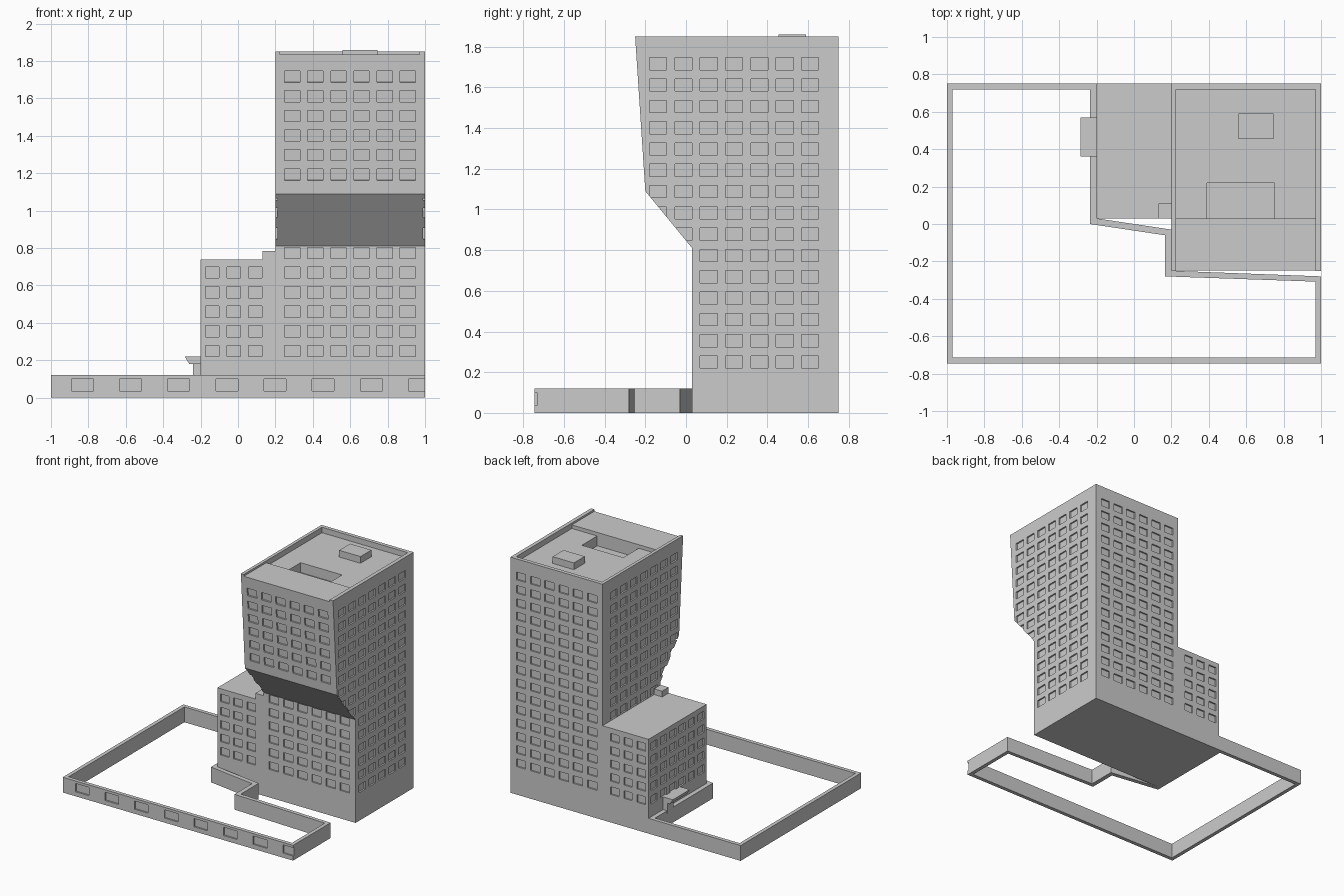
import bpy, bmesh, math
from mathutils import Matrix, Vector

if "Cube" in bpy.data.objects:
    bpy.data.objects.remove(bpy.data.objects["Cube"])


def finish(name, bm):
    bmesh.ops.recalc_face_normals(bm, faces=bm.faces)
    me = bpy.data.meshes.new(name)
    bm.to_mesh(me)
    bm.free()
    ob = bpy.data.objects.new(name, me)
    bpy.context.scene.collection.objects.link(ob)
    return ob


def add_box(bm, lo, hi):
    lo, hi = Vector(lo), Vector(hi)
    m = Matrix.Translation((lo + hi) / 2) @ Matrix.Diagonal((*(hi - lo), 1))
    bmesh.ops.create_cube(bm, size=1, matrix=m)


def box(name, lo, hi):
    bm = bmesh.new()
    add_box(bm, lo, hi)
    return finish(name, bm)


def extrude(name, pts, vec):
    bm = bmesh.new()
    f = bm.faces.new([bm.verts.new(p) for p in pts])
    r = bmesh.ops.extrude_face_region(bm, geom=[f])
    vs = [g for g in r["geom"] if isinstance(g, bmesh.types.BMVert)]
    bmesh.ops.translate(bm, vec=vec, verts=vs)
    if f.is_valid and not any(len(e.link_faces) == 1 for e in bm.edges):
        pass
    elif any(len(e.link_faces) == 1 for e in bm.edges):
        bmesh.ops.holes_fill(bm, edges=bm.edges[:], sides=0)
    return finish(name, bm)


def boolean(ob, other, op="DIFFERENCE"):
    other.hide_render = True
    mod = ob.modifiers.new("bool", "BOOLEAN")
    mod.operation, mod.solver, mod.object = op, "EXACT", other
    bpy.context.view_layer.objects.active = ob
    bpy.ops.object.modifier_apply(modifier=mod.name)
    bpy.data.objects.remove(other, do_unlink=True)


D = 0.012                                   # window recess depth
ROWS = [0.25 + 0.1047 * k for k in range(15)]
TX = [0.29 + 0.1235 * k for k in range(6)]  # tower columns along x
TY = [-0.137 + 0.1245 * k for k in range(7)]
LX = [-0.137 + 0.115 * k for k in range(3)]  # low block columns along x
LY = [0.10 + 0.116 * k for k in range(6)]


def window(bm, c, w, h, side, tilt=0):
    size = (2 * D, w, h, 1) if side else (w, 2 * D, h, 1)
    m = Matrix.Translation(c) @ Matrix.Rotation(tilt, 4, "X") @ Matrix.Diagonal(size)
    bmesh.ops.create_cube(bm, size=1, matrix=m)


# Tower with overhanging front, joined to the low block
prof = [(0.03, 0), (0.75, 0), (0.75, 1.85), (-0.25, 1.85), (-0.20, 1.09), (0.03, 0.81)]
body = extrude("building", [(0.2, y, z) for y, z in prof], (0.8, 0, 0))
boolean(body, box("low_block", (-0.2, 0.03, 0), (0.2, 0.75, 0.74)), "UNION")

# Recessed windows on all sides
bm = bmesh.new()
tilt = math.atan2(0.05, 0.76)
for i, z in enumerate(ROWS):
    for x in TX:
        window(bm, (x, 0.75, z), 0.082, 0.06, False)
        if i < 6:
            window(bm, (x, 0.03, z), 0.082, 0.06, False)
        elif i > 8:
            window(bm, (x, -0.20 - 0.05 * (z - 1.09) / 0.76, z), 0.082, 0.06, False, tilt)
    for y in TY:
        if z > 0.8 or y > -0.1:
            window(bm, (1.0, y, z), 0.084, 0.06, True)
        if i > 4 and (z > 0.8 or y > -0.1):
            window(bm, (0.2, y, z), 0.084, 0.06, True)
    if i < 5:
        for x in LX:
            window(bm, (x, 0.03, z), 0.072, 0.06, False)
            window(bm, (x, 0.75, z), 0.072, 0.06, False)
        for y in LY:
            window(bm, (-0.2, y, z), 0.075, 0.06, True)
boolean(body, finish("window_cutter", bm))

# Sunken roof with parapet and light well
boolean(body, box("roof_cut", (0.225, -0.4, 1.835), (0.97, 0.72, 2)))
boolean(body, box("roof_cut_back", (0.225, 0.03, 1.807), (0.97, 0.72, 2)))
boolean(body, box("well_cut", (0.39, 0.03, 1.73), (0.75, 0.22, 2)))
box("roof_box", (0.56, 0.455, 1.80), (0.745, 0.59, 1.86))
box("low_roof_box", (0.13, 0.03, 0.738), (0.2, 0.11, 0.785))

# Perimeter wall as a closed ring
outer = [(-1, .75), (-1, -.745), (1, -.745), (1, -.28), (.2, -.25), (.2, -.03), (-.2, .03), (-.2, .75)]
inner = [(-.97, .72), (-.97, -.715), (.97, -.715), (.97, -.308), (.165, -.28), (.165, -.06),
         (-.235, 0), (-.235, .72)]
bm = bmesh.new()
rings = [[bm.verts.new((x, y, z)) for x, y in loop]
         for loop, z in ((outer, 0), (outer, .12), (inner, .12), (inner, 0))]
for k in range(4):
    a, b = rings[k], rings[(k + 1) % 4]
    for i in range(8):
        j = (i + 1) % 8
        bm.faces.new((a[i], a[j], b[j], b[i]))
wall = finish("perimeter_wall", bm)
bm = bmesh.new()
for k in range(8):
    window(bm, (-0.832 + 0.2575 * k, -0.745, 0.068), 0.118, 0.065, False)
boolean(wall, finish("wall_window_cutter", bm))

# Entrance canopy and its support
extrude("canopy", [(-.285, .36, .22), (-.2, .36, .22), (-.2, .36, .18), (-.26, .36, .18)], (0, .21, 0))
box("canopy_support", (-0.24, 0.50, 0.10), (-0.2, 0.57, 0.181))
